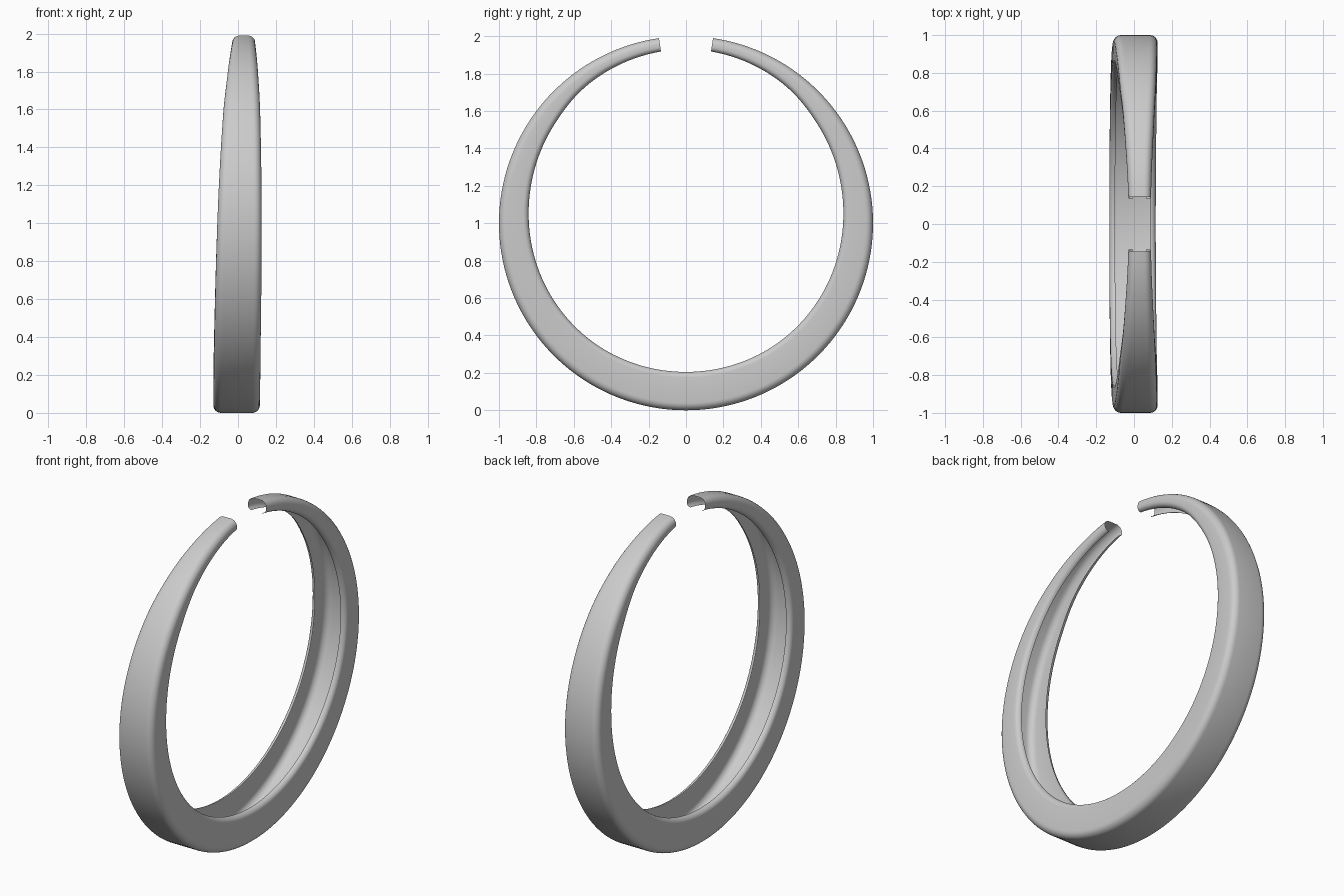
import bpy, bmesh, math

if "Cube" in bpy.data.objects:
    bpy.data.objects.remove(bpy.data.objects["Cube"])

# Stations round one half: angle from the bottom, left x, right x, radial depth
STATIONS = [(0, -0.13, 0.115, 0.205), (45, -0.126, 0.119, 0.19),
            (90, -0.109, 0.125, 0.16), (127, -0.078, 0.117, 0.12),
            (145, -0.055, 0.106, 0.092), (171.7, -0.03, 0.09, 0.072)]
END = STATIONS[-1][0]
STEPS = 72      # stations per half
ARC = 6         # segments per rounded corner


def station(angle):
    """Smooth interpolation (Catmull-Rom, mirrored at the bottom) of the table."""
    pts = [(-45,) + STATIONS[1][1:]] + STATIONS + [(198,) + STATIONS[-1][1:]]
    i = 1
    while i < len(pts) - 3 and angle > pts[i + 1][0]:
        i += 1
    p0, p1, p2, p3 = pts[i - 1:i + 3]
    h = p2[0] - p1[0]
    t = (angle - p1[0]) / h
    out = []
    for k in (1, 2, 3):
        m1 = (p2[k] - p0[k]) / (p2[0] - p0[0]) * h
        m2 = (p3[k] - p1[k]) / (p3[0] - p1[0]) * h
        out.append((2*t**3 - 3*t**2 + 1) * p1[k] + (t**3 - 2*t**2 + t) * m1
                   + (3*t**2 - 2*t**3) * p2[k] + (t**3 - t**2) * m2)
    return out


def half_profile(w, d):
    """Half channel section: rolled lip, side wall, rounded outer corner."""
    lip = min(0.03, 0.35 * d)
    cor = min(0.04, 0.5 * d)
    pts = []
    for k in range(ARC + 1):
        a = math.pi / 2 * k / ARC
        pts.append((w - lip + lip * math.sin(a), d - lip + lip * math.cos(a)))
    for k in range(ARC + 1):
        a = math.pi / 2 * k / ARC
        pts.append((w - cor + cor * math.cos(a), cor - cor * math.sin(a)))
    return pts


# Open bangle: thin channel, open towards the centre, swept round the circle
bm = bmesh.new()
rows = []
for s in range(-STEPS, STEPS + 1):
    angle = END * s / STEPS
    x0, x1, d = station(abs(angle))
    mid, w = (x0 + x1) / 2, (x1 - x0) / 2
    right = half_profile(w, d)
    section = right + [(0, 0)] + [(-x, q) for x, q in reversed(right)]
    a = math.radians(angle)
    rows.append([bm.verts.new((mid + x, (1 - q) * math.sin(a),
                               1 - (1 - q) * math.cos(a))) for x, q in section])
for r0, r1 in zip(rows, rows[1:]):
    for k in range(len(r0) - 1):
        bm.faces.new((r0[k], r0[k + 1], r1[k + 1], r1[k]))
bmesh.ops.recalc_face_normals(bm, faces=bm.faces)

# Make sure the outer face points outwards
bm.faces.ensure_lookup_table()
low = min(bm.faces, key=lambda f: f.calc_center_median().z)
if low.normal.z > 0:
    bmesh.ops.reverse_faces(bm, faces=bm.faces)

mesh = bpy.data.meshes.new("open_bangle")
bm.to_mesh(mesh)
bm.free()
bangle = bpy.data.objects.new("open_bangle", mesh)
bpy.context.collection.objects.link(bangle)
bpy.context.view_layer.objects.active = bangle
bangle.select_set(True)
bpy.ops.object.shade_smooth_by_angle(angle=math.radians(40))
